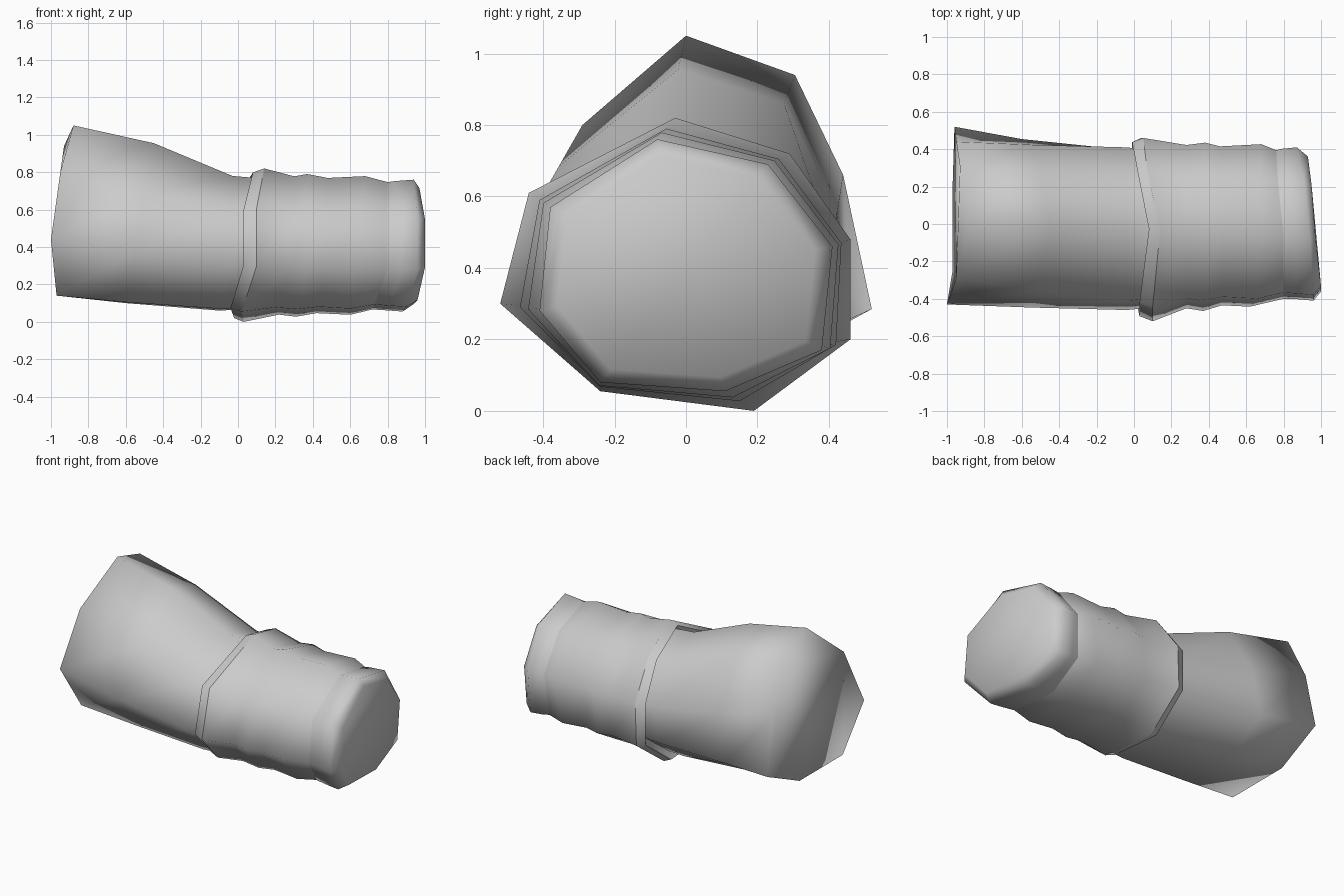
import bpy, bmesh
from mathutils import Vector

if "Cube" in bpy.data.objects:
    bpy.data.objects.remove(bpy.data.objects["Cube"])

cloth = bpy.data.materials.new("grey_cloth")
cloth.diffuse_color = (0.6, 0.6, 0.6, 1)
cloth.use_nodes = True
cloth.node_tree.nodes["Principled BSDF"].inputs["Base Color"].default_value = cloth.diffuse_color

# Cross-section corners (y, z), clockwise from the top
FLARE = [(0, 1.05), (.305, .94), (.44, .66), (.52, .285), (.2, .14), (-.25, .14), (-.43, .44), (-.29, .8)]
ELBOW = [(-.04, .78), (.25, .69), (.41, .47), (.40, .23), (.17, .06), (-.22, .07), (-.46, .30), (-.41, .59)]
CUFF = [(-.03, .82), (.29, .72), (.46, .48), (.46, .20), (.19, 0), (-.24, .055), (-.52, .30), (-.44, .61)]
WRIST = [(-.08, .76), (.23, .69), (.41, .46), (.38, .17), (.11, .055), (-.24, .08), (-.41, .28), (-.38, .57)]


def ring(a, b, t, xs, scale=1.0):
    """Blend two sections, scale about the centre and place at x (one or eight values)."""
    pts = [Vector(p).lerp(Vector(q), t) for p, q in zip(a, b)]
    c = sum(pts, Vector((0, 0))) / len(pts)
    pts = [c + (p - c) * scale for p in pts]
    if not isinstance(xs, (list, tuple)):
        xs = [xs] * len(pts)
    return [Vector((x, p.x, p.y)) for x, p in zip(xs, pts)]


def loft(name, rings, sharp=()):
    """Skin the rings, cap both ends, smooth all but the listed ring edges."""
    bm = bmesh.new()
    loops = [[bm.verts.new(p) for p in r] for r in rings]
    n = len(loops[0])
    for a, b in zip(loops, loops[1:]):
        for i in range(n):
            j = (i + 1) % n
            bm.faces.new((a[i], a[j], b[j], b[i]))
    bm.faces.new(loops[0])
    bm.faces.new(loops[-1])
    bmesh.ops.recalc_face_normals(bm, faces=bm.faces)
    for f in bm.faces:
        f.smooth = True
    for k in sharp:
        for i in range(n):
            bm.edges.get((loops[k][i], loops[k][(i + 1) % n])).smooth = False
    me = bpy.data.meshes.new(name)
    bm.to_mesh(me)
    bm.free()
    me.materials.append(cloth)
    ob = bpy.data.objects.new(name, me)
    bpy.context.collection.objects.link(ob)
    return ob


# Upper sleeve, flared and slanted at its wide end
wide = ring(FLARE, ELBOW, 0, [-.88, -.93, -.95, -.96, -.97, -.97, -1.0, -.95])
middle = ring(FLARE, ELBOW, .55, [-.45, -.5, -.55, -.6, -.6, -.6, -.55, -.5])
middle[0].z = .955
middle[1].z = .86
middle[4].z = .10
middle[5].z = .105
narrow = ring(FLARE, ELBOW, 1, [-.03, -.04, -.05, -.08, -.10, -.10, -.04, -.03])
tuck = ring(FLARE, ELBOW, 1, .1, .97)
loft("upper_sleeve", [wide, middle, narrow, tuck], sharp=(3,))

# Lower sleeve: raised slanted cuff, soft folds, wrist lip and rounded end
edge_x = [.08, .02, -.01, -.01, -.02, -.04, .03, .03]
cuff_x = [.14, .07, .05, .04, .03, .02, .10, .10]
lower = [
    ring(CUFF, WRIST, 0, [x + .03 for x in edge_x], .86),
    ring(CUFF, WRIST, 0, edge_x, .95),
    ring(CUFF, WRIST, 0, cuff_x),
    ring(CUFF, WRIST, .5, [.30, .28, .28, .25, .22, .20, .28, .29], .97),
    ring(CUFF, WRIST, .5, [.37, .37, .38, .36, .31, .32, .37, .36], 1.0),
    ring(CUFF, WRIST, .65, [.48, .46, .46, .45, .42, .43, .47, .47], .97),
    ring(CUFF, WRIST, .75, [.68, .68, .68, .62, .60, .60, .62, .66], 1.01),
    ring(CUFF, WRIST, .9, [.80, .77, .76, .74, .72, .73, .80, .80], .95),
    ring(CUFF, WRIST, 1, [.84, .81, .79, .79, .79, .81, .87, .88], .98),
    ring(CUFF, WRIST, 1, [.94, .91, .87, .87, .88, .90, .96, .96]),
    ring(CUFF, WRIST, 1, [.97, .95, .93, .93, .94, .96, 1.0, 1.0], .88),
]
loft("lower_sleeve", lower, sharp=(1, 2, 7))
